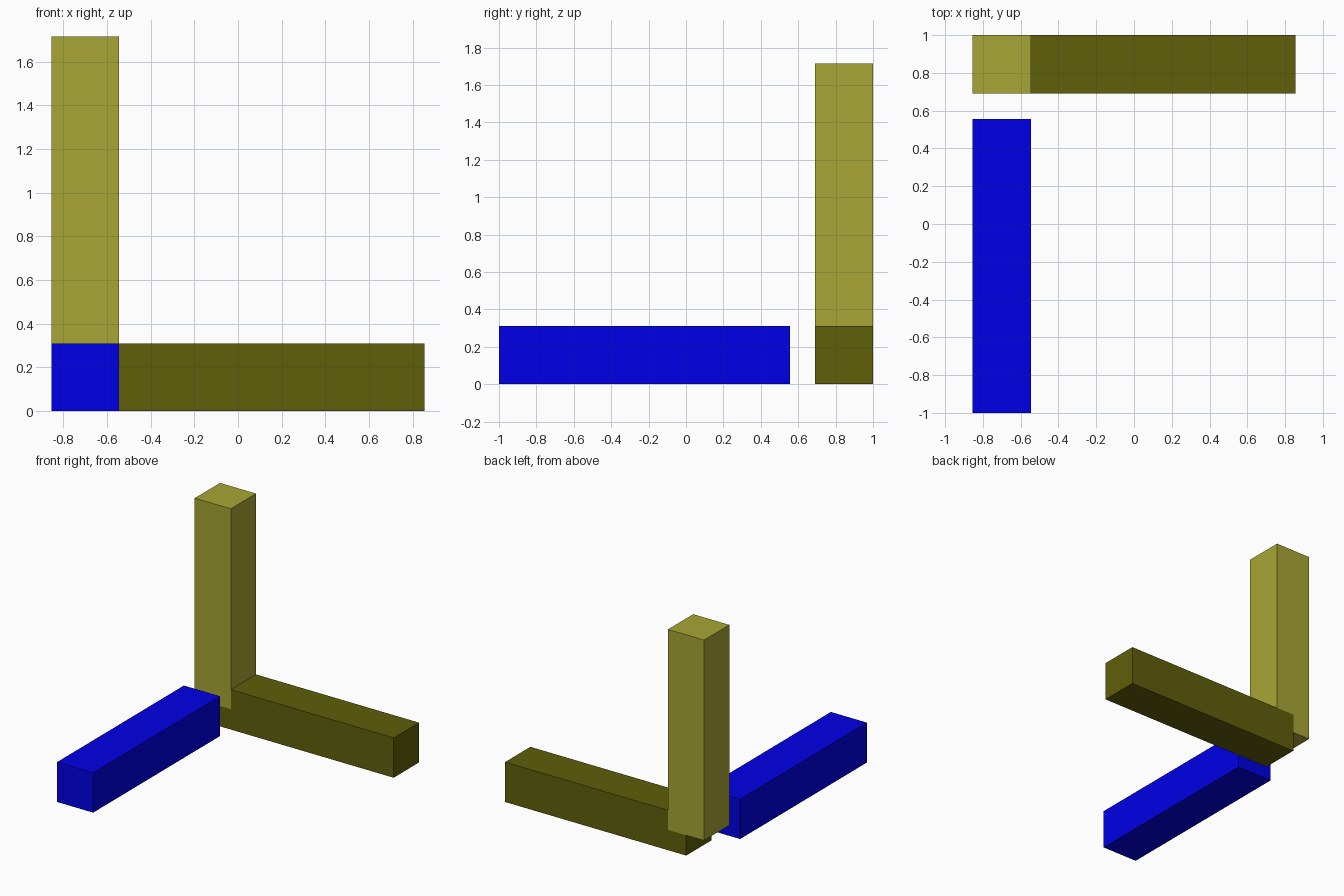
import bpy

if "Cube" in bpy.data.objects:
    bpy.data.objects.remove(bpy.data.objects["Cube"])

W = 0.31     # square section of every bar
L = 1.557    # bar length


def material(name, rgb):
    m = bpy.data.materials.new(name)
    m.diffuse_color = (*rgb, 1.0)
    m.use_nodes = True
    m.node_tree.nodes["Principled BSDF"].inputs["Base Color"].default_value = m.diffuse_color
    return m


def bar(name, center, size, mat):
    bpy.ops.mesh.primitive_cube_add(size=1, location=center)
    ob = bpy.context.object
    ob.name = name
    ob.scale = size
    bpy.ops.object.transform_apply(location=False, rotation=False, scale=True)
    ob.data.materials.append(mat)
    return ob


blue = material("blue", (0.0, 0.0, 0.8))
olive = material("olive", (0.39, 0.38, 0.035))
dark_olive = material("dark_olive", (0.116, 0.116, 0.003))

X, Y = -0.70, 0.845   # shared corner axis

# Upright post, starting at mid-height of the floor bars
bar("upright_post", (X, Y, 1.715 - L / 2), (W, W, L), olive)
# Floor bar along x, starting at the post axis
bar("cross_bar", (0.855 - L / 2, Y, W / 2), (L, W, W), dark_olive)
# Detached floor bar along y
bar("front_bar", (X, -1 + L / 2, W / 2), (W, L, W), blue)
